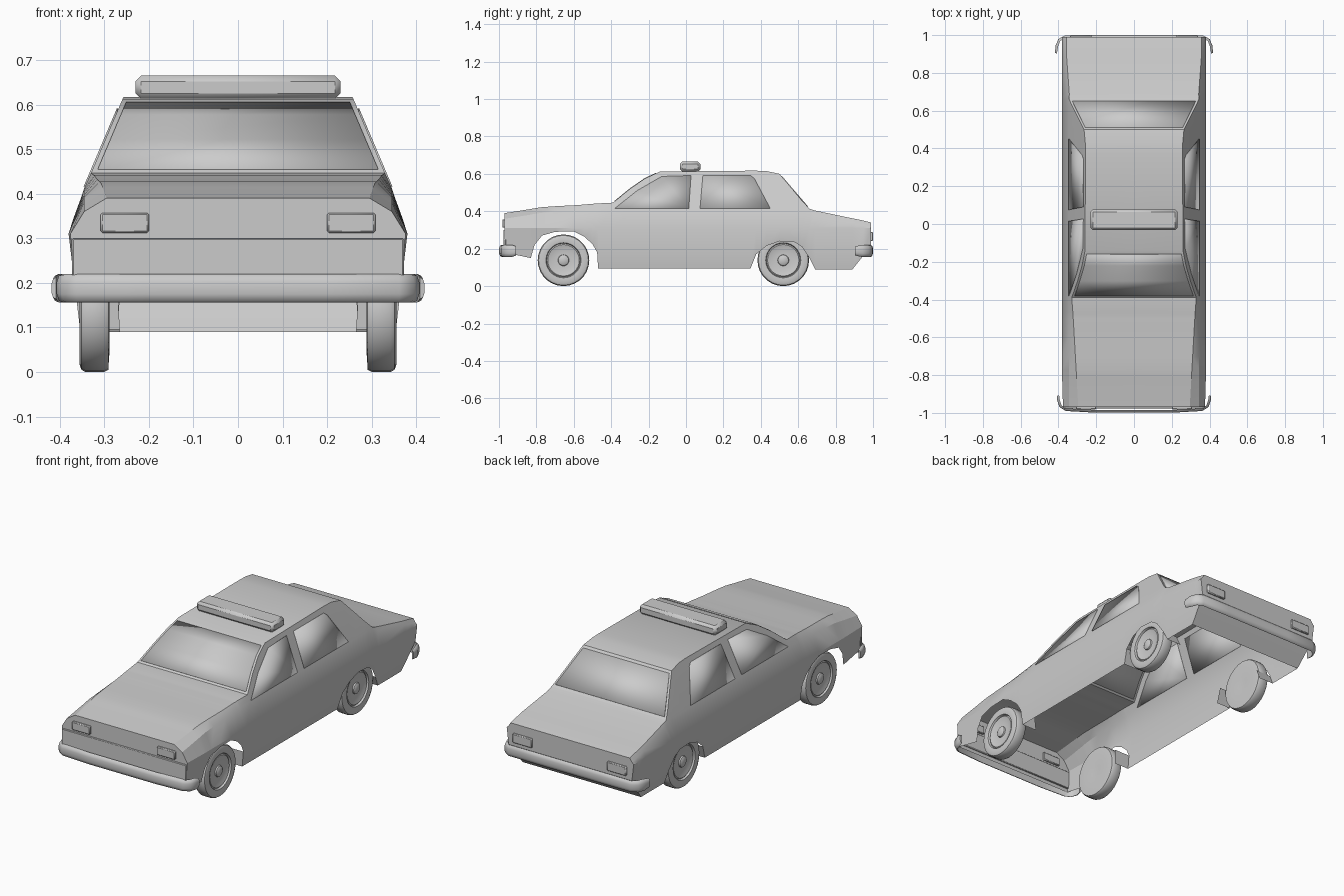
import bpy, bmesh, math
from mathutils import Vector

if "Cube" in bpy.data.objects:
    bpy.data.objects.remove(bpy.data.objects["Cube"])


def make(name, verts, faces, mirror=False, thick=0, angle=30):
    me = bpy.data.meshes.new(name)
    bm = bmesh.new()
    vs = [bm.verts.new(v) for v in verts]
    for f in faces:
        bm.faces.new([vs[i] for i in f])
    bmesh.ops.recalc_face_normals(bm, faces=bm.faces)
    bm.to_mesh(me)
    bm.free()
    ob = bpy.data.objects.new(name, me)
    bpy.context.collection.objects.link(ob)
    if thick:
        m = ob.modifiers.new("thickness", 'SOLIDIFY')
        m.thickness, m.offset = thick, 0
    if mirror:
        m = ob.modifiers.new("mirror", 'MIRROR')
        m.merge_threshold = 0.0005
    bpy.ops.object.select_all(action='DESELECT')
    ob.select_set(True)
    bpy.context.view_layer.objects.active = ob
    bpy.ops.object.shade_smooth_by_angle(angle=math.radians(angle))
    return ob


def box(name, x0, x1, y0, y1, z0, z1, mirror=False, bevel=0.004):
    v = [(x, y, z) for x in (x0, x1) for y in (y0, y1) for z in (z0, z1)]
    f = [(0, 1, 3, 2), (4, 6, 7, 5), (0, 4, 5, 1), (2, 3, 7, 6), (0, 2, 6, 4), (1, 5, 7, 3)]
    ob = make(name, v, f)
    b = ob.modifiers.new("bevel", 'BEVEL')
    b.width, b.segments = bevel, 1
    if mirror:
        ob.modifiers.new("mirror", 'MIRROR')
    return ob


def side_x(z):
    """Half width of the sloping cabin side at height z."""
    return 0.345 - (z - 0.41) * 0.425


# body shell: stations along y of (y, lower edge z, top z), open underneath
stations = [(-.97, .18, .39), (-.83, .15, .412), (-.81, .22, .416), (-.77, .27, .422),
            (-.70, .29, .427), (-.60, .293, .432), (-.545, .265, .436), (-.50, .225, .44),
            (-.475, .18, .441), (-.47, .095, .442), (-.39, .095, .446), (-.30, .095, .52),
            (-.22, .095, .575), (-.14, .612 - .517, .612), (.345, .095, .617), (.375, .17, .617),
            (.43, .215, .615), (.50, .24, .60), (.58, .235, .505), (.62, .21, .457),
            (.66, .15, .414), (.69, .09, .404), (.89, .09, .362), (.95, .165, .35), (.99, .22, .34)]
verts, faces = [], []
for y, zb, zt in stations:
    if y < -.4:                                   # bonnet
        t = (y + .97) / .58
        p2, x3 = (.345, zt - .03), .295 + .033 * t
    elif y < .67:                                 # cabin
        p2, x3 = (.345, min(.41, zt - .01)), side_x(zt)
    else:                                         # boot
        t = min((y - .66) / .2, 1)
        p2, x3 = (.352 + .018 * t, zt - .02), .34 + .017 * t
    verts += [(.38 - (.31 - zb) * .12, y, zb), (.376 if y < -.9 else .38, y, .31),
              (p2[0], y, p2[1]), (x3, y, zt), (0, y, zt), (0, y, zb)]
n = len(stations)
for i in range(n - 1):
    a, b = i * 6, i * 6 + 6
    faces += [(a + k, a + k + 1, b + k + 1, b + k) for k in range(4)]
    if stations[i][0] > .88:                      # rear valance
        faces.append((a, b, b + 5, a + 5))
faces += [tuple(range(6)), tuple(range(6 * n - 6, 6 * n))]
for i in (8, 14, 20):                             # inner wheel arch lips
    a, b, k = i * 6, i * 6 + 6, len(verts)
    verts += [(.27, verts[a][1], verts[a][2]), (.265, verts[b][1], verts[b][2])]
    faces.append((a, b, k + 1, k))
body = make("body_shell", verts, faces, mirror=True, angle=28)
bm = bmesh.new()                                  # drop unused points
bm.from_mesh(body.data)
bmesh.ops.delete(bm, geom=[v for v in bm.verts if not v.link_faces], context='VERTS')
bm.to_mesh(body.data)
bm.free()

# side windows lying on the cabin sides
windows = {"front_side_window": [(-.38, .415), (.015, .415), (.027, .59), (-.13, .585), (-.26, .51)],
           "rear_side_window": [(.075, .415), (.45, .415), (.365, .575), (.345, .59), (.09, .59)]}
for name, pts in windows.items():
    make(name, [(side_x(z), y, z) for y, z in pts], [tuple(range(len(pts)))], True, .007)

# windscreen and rear window panels
for name, rows in {"windscreen": [(-.38, .454), (-.30, .52), (-.22, .575), (-.16, .603)],
                   "rear_window": [(.51, .588), (.65, .425)]}.items():
    v = [(s * (side_x(z) - .012), y, z) for y, z in rows for s in (-1, 1)]
    f = [(2 * i, 2 * i + 1, 2 * i + 3, 2 * i + 2) for i in range(len(rows) - 1)]
    make(name, v, f, thick=.005)

# roof light bar
box("roof_light_bar", -.23, .23, -.033, .077, .612, .665, bevel=.013)

# grille, headlights and tail lights
box("grille", -.372, .372, -.977, -.962, .20, .30, bevel=.003)
box("headlight", .20, .308, -.982, -.96, .312, .357, mirror=True)
box("tail_light", .225, .34, .98, 1.0, .24, .29, mirror=True)


# wraparound bumpers: rounded band swept along a plan path
def bumper(name, half):
    path = [Vector((-x, y)) for x, y in reversed(half)] + [Vector(p) for p in half]
    prof = [(0, -.032), (.009, -.028), (.014, -.013), (.014, .013), (.009, .028), (0, .032)]
    v, f, m = [], [], len(prof)
    for i, p in enumerate(path):
        d = (path[min(i + 1, len(path) - 1)] - path[max(i - 1, 0)]).normalized()
        nrm = Vector((d.y, -d.x))
        if nrm.dot(p) < 0:
            nrm = -nrm
        s = .75 if i in (0, len(path) - 1) else 1
        for o, z in prof:
            q = p + nrm * o * s
            v.append((q.x, q.y, .188 + z * s))
    for i in range(len(path) - 1):
        for k in range(m):
            a, b = i * m + k, i * m + (k + 1) % m
            f.append((a, b, b + m, a + m))
    f += [tuple(range(m)), tuple(range(len(v) - m, len(v)))]
    make(name, v, f, angle=50)


bumper("front_bumper", [(.2, -.985), (.36, -.976), (.384, -.96), (.393, -.93), (.396, -.908)])
bumper("rear_bumper", [(.2, .986), (.365, .984), (.39, .97), (.402, .94), (.408, .903)])

# wheels: lathed tyre, rim and hub cap
prof = [(.018, .354), (.028, .348), (.03, .341), (.062, .341), (.084, .348), (.09, .343),
        (.094, .353), (.12, .356), (.133, .351), (.138, .342), (.138, .300), (.133, .291),
        (.09, .288), (.03, .292)]
seg, m = 28, len(prof)
v = [(x - .32, r * math.cos(2 * math.pi * j / seg), r * math.sin(2 * math.pi * j / seg))
     for j in range(seg) for r, x in prof]
f = [(j * m + k, j * m + k + 1, (j + 1) % seg * m + k + 1, (j + 1) % seg * m + k)
     for j in range(seg) for k in range(m - 1)]
f += [tuple(j * m for j in range(seg)), tuple(j * m + m - 1 for j in range(seg))]
for end, y in (("front", -.655), ("rear", .52)):
    for side, s in (("right", 1), ("left", -1)):
        w = make(f"{end}_{side}_wheel", v, f, angle=35)
        w.location = (.32 * s, y, .138)
        w.rotation_euler.z = 0 if s > 0 else math.pi
